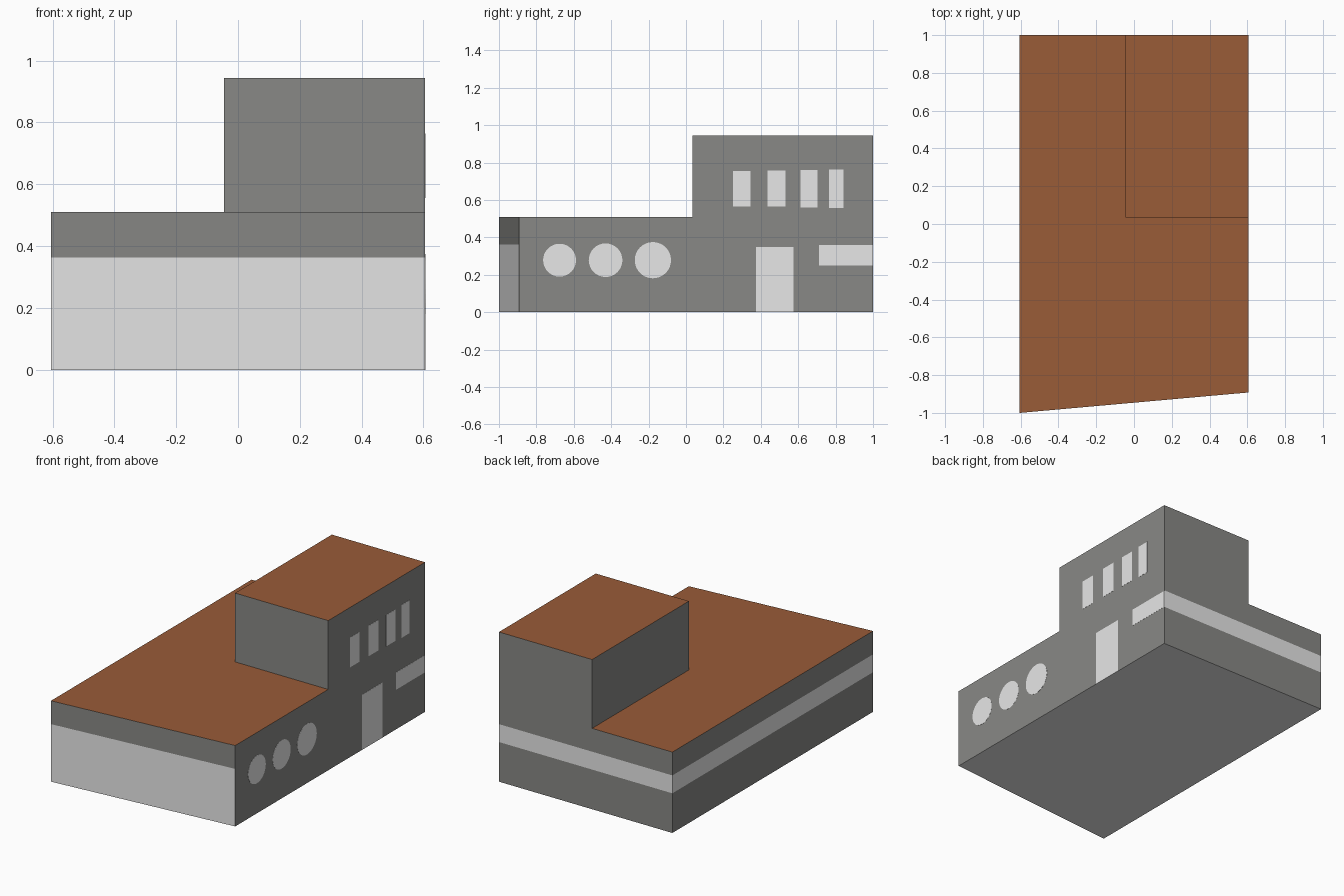
import bpy, bmesh, math

if "Cube" in bpy.data.objects:
    bpy.data.objects.remove(bpy.data.objects["Cube"])


def material(name, rgb):
    m = bpy.data.materials.new(name)
    m.diffuse_color = (*rgb, 1)
    m.use_nodes = True
    m.node_tree.nodes["Principled BSDF"].inputs["Base Color"].default_value = m.diffuse_color
    return m


WALL = material("grey wall", (0.247, 0.247, 0.236))
GLASS = material("pale glass", (0.80, 0.80, 0.80))
ROOF = material("brown roof", (0.32, 0.106, 0.039))

W, LOW, HIGH = 0.605, 0.51, 0.944      # half width, roof heights
TX, TY = -0.045, 0.035                 # inner corner of the upper storey
BAND0, BAND1 = 0.25, 0.363             # window band heights


def finish(bm, name, mats):
    bmesh.ops.recalc_face_normals(bm, faces=bm.faces[:])
    me = bpy.data.meshes.new(name)
    bm.to_mesh(me)
    bm.free()
    for m in mats:
        me.materials.append(m)
    ob = bpy.data.objects.new(name, me)
    bpy.context.collection.objects.link(ob)
    return ob


def prism(bm, points, offset):
    face = bm.faces.new([bm.verts.new(p) for p in points])
    new = bmesh.ops.extrude_face_region(bm, geom=[face], use_keep_orig=True)["geom"]
    verts = [g for g in new if isinstance(g, bmesh.types.BMVert)]
    bmesh.ops.translate(bm, verts=verts, vec=offset)


def cut(bm, co, no):
    geom = bm.verts[:] + bm.edges[:] + bm.faces[:]
    bmesh.ops.bisect_plane(bm, geom=geom, dist=1e-5, plane_co=co, plane_no=no)


# Building shell: slanted-front footprint, upper storey raised from the roof
bm = bmesh.new()
prism(bm, [(-W, -1, 0), (W, -0.892, 0), (W, 1, 0), (-W, 1, 0)], (0, 0, LOW))
cut(bm, (TX, 0, 0), (1, 0, 0))
cut(bm, (0, TY, 0), (0, 1, 0))
top = []
for f in bm.faces:
    c = f.calc_center_median()
    if c.z > LOW - 0.01 and c.x > TX and c.y > TY:
        top.append(f)
new = bmesh.ops.extrude_face_region(bm, geom=top)["geom"]
bmesh.ops.translate(bm, verts=[g for g in new if isinstance(g, bmesh.types.BMVert)],
                    vec=(0, 0, HIGH - LOW))
cut(bm, (0, 0, BAND0), (0, 0, 1))
cut(bm, (0, 0, BAND1), (0, 0, 1))
bmesh.ops.recalc_face_normals(bm, faces=bm.faces[:])

# Colours by direction and height: roofs, pale base, front glazing, left and back bands
for f in bm.faces:
    n, z = f.normal, f.calc_center_median().z
    if n.z > 0.5:
        f.material_index = 2
    elif n.z < -0.5 or (n.y < -0.5 and z < BAND1):
        f.material_index = 1
    elif (n.x < -0.5 or n.y > 0.5) and BAND0 < z < BAND1:
        f.material_index = 1
bmesh.ops.dissolve_limit(bm, angle_limit=0.01, verts=bm.verts[:], edges=bm.edges[:],
                         delimit={'MATERIAL'})
finish(bm, "building_shell", [WALL, GLASS, ROOF])


# Very thin plates on the right wall, profiles given in y and z
def plate(name, profile):
    bm = bmesh.new()
    prism(bm, [(W - 0.001, y, z) for y, z in profile], (0.0018, 0, 0))
    finish(bm, name, [GLASS])


def rect(y0, y1, z0, z1):
    return [(y0, z0), (y1, z0), (y1, z1), (y0, z1)]


def circle(y, z, r, n=32):
    return [(y + r * math.cos(2 * math.pi * i / n), z + r * math.sin(2 * math.pi * i / n))
            for i in range(n)]


# Round windows
for i, (y, r) in enumerate([(-0.676, 0.088), (-0.430, 0.090), (-0.177, 0.097)]):
    plate(f"round_window_{i + 1}", circle(y, 0.278, r))

# Door and side end of the window band
plate("door", rect(0.373, 0.576, 0, 0.348))
plate("side_band_window", rect(0.710, 1, BAND0, 0.359))

# Upper storey windows
for i, w in enumerate([(0.250, 0.346, 0.566, 0.754), (0.437, 0.533, 0.566, 0.758),
                       (0.613, 0.703, 0.561, 0.759), (0.764, 0.843, 0.556, 0.764)]):
    plate(f"upper_window_{i + 1}", rect(*w))
